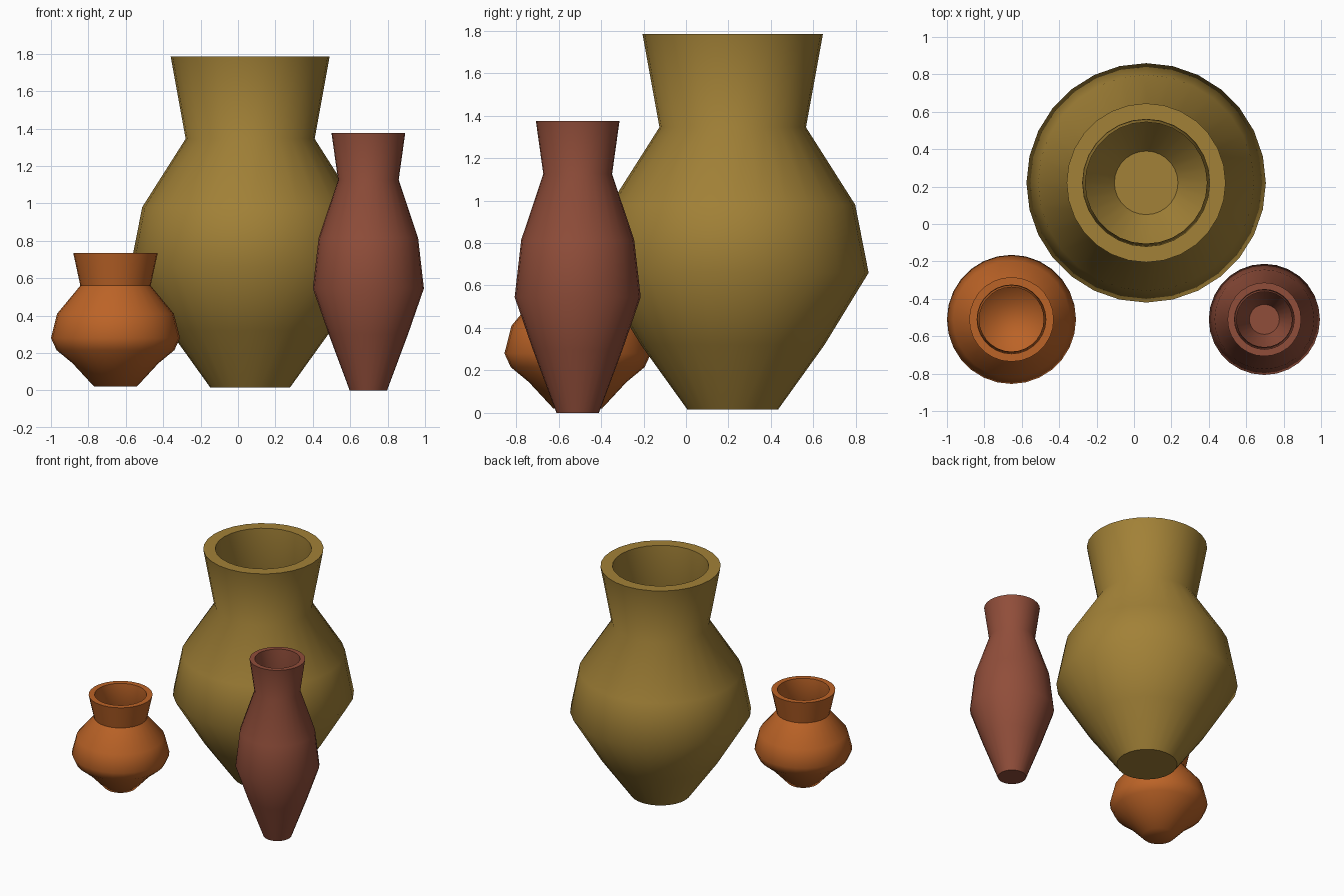
import bpy, bmesh, math

if "Cube" in bpy.data.objects:
    bpy.data.objects.remove(bpy.data.objects["Cube"])

SIDES = 28


def vase(name, centre, outer, inner, color):
    """Lathe a closed vase: base up the outside, over the lip, down the inside."""
    bm = bmesh.new()
    rings = []
    for r, z in outer + inner:
        rings.append([bm.verts.new((r * math.cos(2 * math.pi * i / SIDES),
                                    r * math.sin(2 * math.pi * i / SIDES), z))
                      for i in range(SIDES)])
    for a, b in zip(rings, rings[1:]):
        for i in range(SIDES):
            j = (i + 1) % SIDES
            bm.faces.new((a[i], a[j], b[j], b[i]))
    bm.faces.new(rings[0][::-1])   # underside
    bm.faces.new(rings[-1])        # inside floor
    bmesh.ops.recalc_face_normals(bm, faces=bm.faces)
    for f in bm.faces:
        f.smooth = True
    for e in bm.edges:             # keep base and lip crisp
        e.smooth = e.calc_face_angle(0) < math.radians(50)
    mesh = bpy.data.meshes.new(name)
    bm.to_mesh(mesh)
    bm.free()
    mat = bpy.data.materials.new(name + "_clay")
    mat.diffuse_color = (*color, 1)
    mat.use_nodes = True
    mat.node_tree.nodes["Principled BSDF"].inputs["Base Color"].default_value = mat.diffuse_color
    mesh.materials.append(mat)
    ob = bpy.data.objects.new(name, mesh)
    ob.location = (*centre, 0)
    bpy.context.collection.objects.link(ob)
    return ob


# Large olive vase
vase("large_vase", (0.065, 0.22),
     [(0.213, 0.015), (0.432, 0.32), (0.64, 0.66), (0.577, 0.98),
      (0.345, 1.345), (0.425, 1.785)],
     [(0.34, 1.785), (0.325, 1.345), (0.50, 0.96), (0.55, 0.66),
      (0.35, 0.33), (0.17, 0.09)],
     (0.36, 0.22, 0.038))

# Small squat orange pot
vase("small_pot", (-0.655, -0.51),
     [(0.114, 0.02), (0.23, 0.145), (0.315, 0.215), (0.345, 0.28),
      (0.312, 0.41), (0.188, 0.56), (0.226, 0.735)],
     [(0.184, 0.735), (0.172, 0.56), (0.27, 0.40), (0.30, 0.28),
      (0.20, 0.17), (0.09, 0.06)],
     (0.5, 0.125, 0.02))

# Tall slim red-brown vase
vase("slim_vase", (0.697, -0.51),
     [(0.10, 0.0), (0.212, 0.30), (0.297, 0.545), (0.266, 0.815),
      (0.162, 1.125), (0.197, 1.375)],
     [(0.16, 1.375), (0.148, 1.125), (0.225, 0.80), (0.25, 0.545),
      (0.17, 0.30), (0.08, 0.06)],
     (0.28, 0.075, 0.042))
